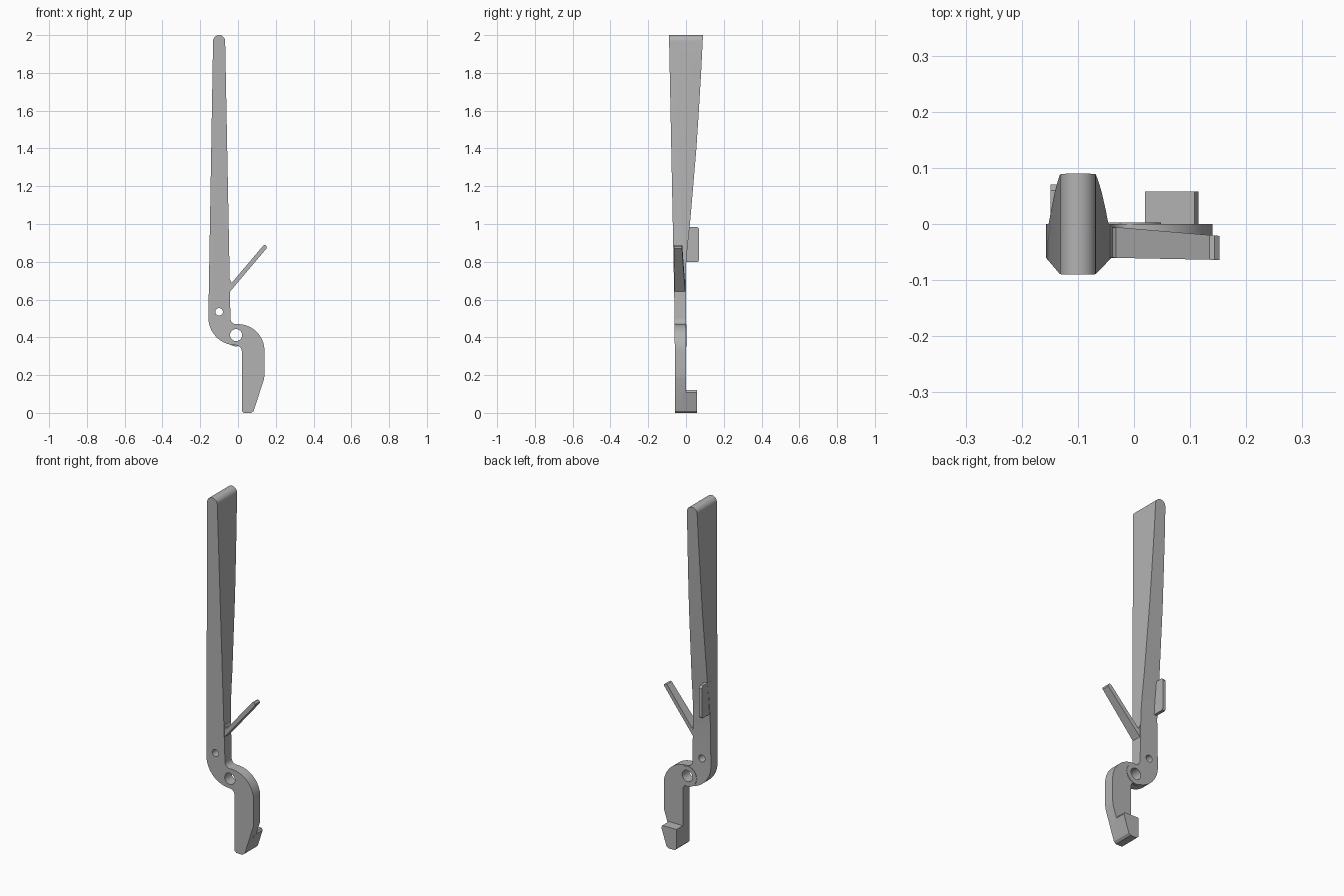
import bpy, bmesh
from math import sin, cos, radians
from mathutils import Vector

cube = bpy.data.objects.get("Cube")
if cube:
    bpy.data.objects.remove(cube, do_unlink=True)

grey = bpy.data.materials.new("plain grey")
grey.use_nodes = True
grey.diffuse_color = (0.45, 0.45, 0.45, 1)
grey.node_tree.nodes["Principled BSDF"].inputs["Base Color"].default_value = grey.diffuse_color


def arc(cx, cz, r, start, end, steps=16):
    angles = [radians(start + (end - start) * i / steps) for i in range(steps + 1)]
    return [(cx + r * cos(a), cz + r * sin(a)) for a in angles]


def prism(name, outline, lo, hi, axis="y"):
    """Extrude an (x, z) outline along y, or a (y, z) outline along x."""
    bm = bmesh.new()
    place = (lambda p: (p[0], lo, p[1])) if axis == "y" else (lambda p: (lo, p[0], p[1]))
    face = bm.faces.new([bm.verts.new(place(p)) for p in outline])
    grown = bmesh.ops.extrude_face_region(bm, geom=[face])["geom"]
    step = Vector((0, hi - lo, 0) if axis == "y" else (hi - lo, 0, 0))
    bmesh.ops.translate(bm, vec=step, verts=[v for v in grown if isinstance(v, bmesh.types.BMVert)])
    bmesh.ops.recalc_face_normals(bm, faces=bm.faces)
    mesh = bpy.data.meshes.new(name)
    bm.to_mesh(mesh)
    bm.free()
    mesh.materials.append(grey)
    ob = bpy.data.objects.new(name, mesh)
    bpy.context.collection.objects.link(ob)
    return ob


def boolean(ob, cutter, operation):
    mod = ob.modifiers.new(operation.lower(), "BOOLEAN")
    mod.operation, mod.object, mod.solver = operation, cutter, "EXACT"
    cutter.hide_render = True


def apply_modifiers(ob):
    bpy.context.view_layer.update()
    graph = bpy.context.evaluated_depsgraph_get()
    mesh = bpy.data.meshes.new_from_object(ob.evaluated_get(graph))
    ob.modifiers.clear()
    ob.data = mesh


# Blade, pivot and hook share one front silhouette
toe = [(0.02, 0.01), (0.03, 0), (0.07, 0), (0.083, 0.01)]
outline = (arc(-0.1, 1.968, 0.032, 2, 178)
           + arc(-0.01, 0.505, 0.147, 180, 270)
           + arc(-0.01, 0.327, 0.03, 90, 0, 6)
           + toe + [(0.138, 0.18), (0.14, 0.2)]
           + arc(0, 0.33, 0.14, 0, 90)
           + arc(-0.01, 0.5, 0.03, 270, 180, 6))
body = prism("blade_and_hook", outline, -0.12, 0.12)

# Side silhouette flares towards the top with a gently curved back
side = prism("side_cutter", [(-0.058, -0.1), (0, -0.1), (0, 0.78), (0.008, 0.88), (0.021, 1.0),
                             (0.038, 1.2), (0.055, 1.4), (0.068, 1.6), (0.08, 1.8), (0.09, 2.0),
                             (0.09, 2.1), (-0.09, 2.1), (-0.09, 2.0), (-0.06, 0.5)],
             -0.3, 0.3, axis="x")
boolean(body, side, "INTERSECT")

# Thin raised disc behind the pivot
boss = prism("pivot_disc", arc(-0.01, 0.41, 0.058, 0, 348, 29), -0.01, 0.003)

# Pin holes
small = prism("small_hole_cutter", arc(-0.1, 0.535, 0.02, 0, 345, 23), -0.2, 0.2)
large = prism("pivot_hole_cutter", arc(-0.01, 0.412, 0.032, 0, 348, 29), -0.2, 0.2)
boolean(body, small, "DIFFERENCE")
boolean(body, large, "DIFFERENCE")
boolean(boss, large, "DIFFERENCE")
for part in (body, boss):
    apply_modifiers(part)
for cutter in (side, small, large):
    bpy.data.objects.remove(cutter, do_unlink=True)

# Block behind the toe of the hook
toe_block = prism("toe_block", toe + [(0.115, 0.108), (0.108, 0.12), (0.02, 0.12)], -0.02, 0.058)

# Slanted spring arm, thinner at its tip
start, tip = Vector((-0.055, 0.645)), Vector((0.143, 0.879))
along = (tip - start).normalized()
normal = Vector((-along.y, along.x)) * 0.0115
root = [start + normal, start - normal]
cap = [tip - normal, tip - normal * 0.5 + along * 0.008,
       tip + normal * 0.5 + along * 0.008, tip + normal]
arm = prism("spring_arm", [tuple(p) for p in root + cap], -0.06, -0.004)
for v in arm.data.vertices:
    t = (v.co.x + 0.05) / 0.2
    v.co.y += -0.004 * t if v.co.y < -0.03 else -0.017 * t

# Small fillet where the arm leaves the blade
fillet = prism("arm_fillet", [(-0.05, 0.71), (-0.043, 0.71), (-0.038, 0.693),
                              (-0.03, 0.688), (-0.02, 0.694), (-0.045, 0.66)], -0.06, -0.006)

# Tab standing out from the back edge of the blade
tab = prism("back_tab", [(-0.02, 0.80), (0.064, 0.80), (0.07, 0.81),
                         (0.07, 0.972), (0.06, 0.985), (-0.02, 0.985)], -0.149, -0.131, axis="x")

# Smooth the curved edges and keep the corners crisp
bpy.ops.object.select_all(action="DESELECT")
for part in (body, boss, toe_block, arm, fillet, tab):
    part.select_set(True)
bpy.context.view_layer.objects.active = body
bpy.ops.object.shade_smooth_by_angle(angle=radians(20))
